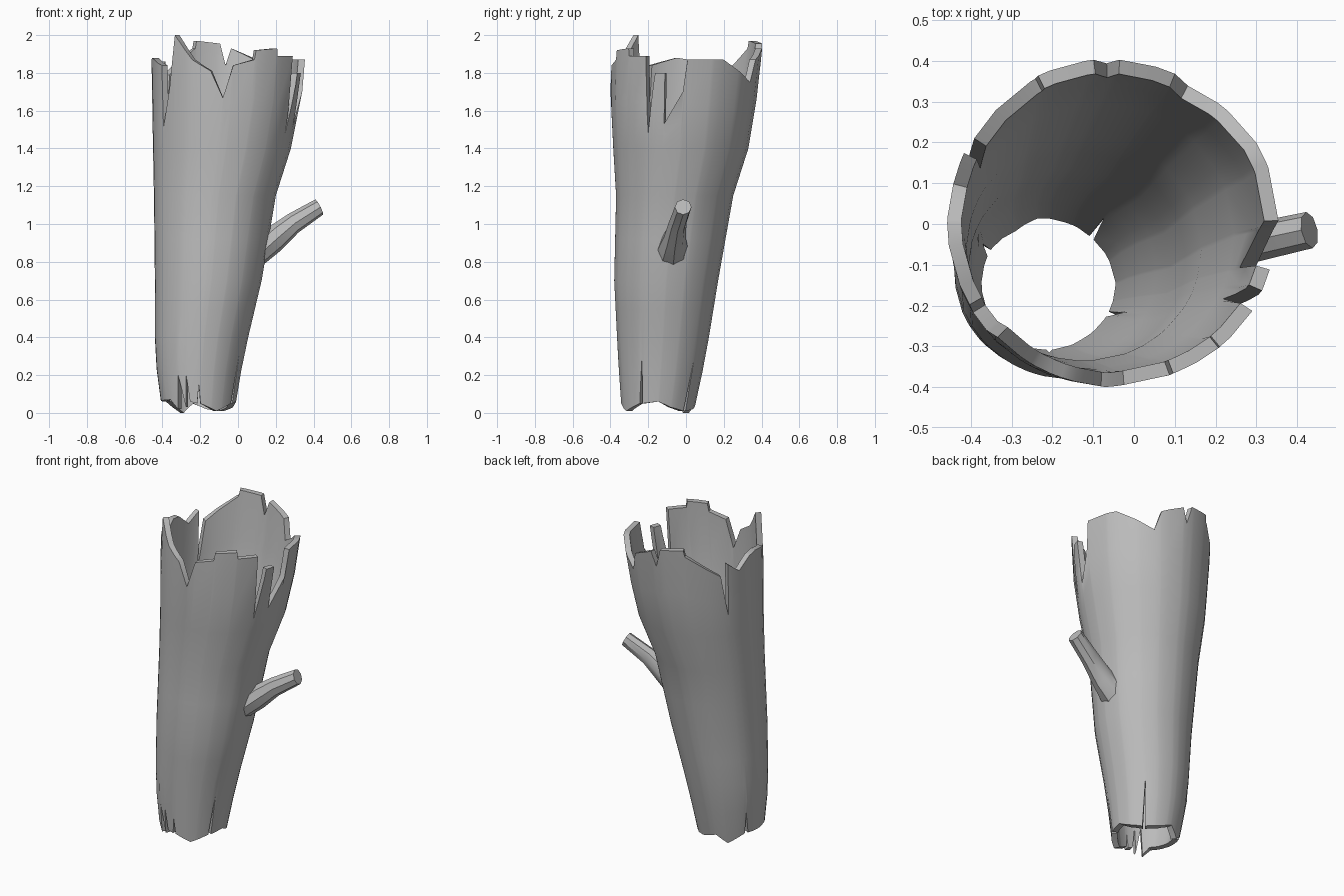
import bpy, bmesh, math
from mathutils import Vector

cube = bpy.data.objects.get("Cube")
if cube:
    bpy.data.objects.remove(cube, do_unlink=True)

bark = bpy.data.materials.new("grey_bark")
bark.use_nodes = True
colour = (0.5, 0.5, 0.5, 1)
bark.diffuse_color = colour
bark.node_tree.nodes["Principled BSDF"].inputs["Base Color"].default_value = colour

WALL = 0.035
# Trunk extents by height: z, left x, right x, front y, back y
SECTIONS = [(0, -.40, -.02, -.34, .04), (.3, -.44, .03, -.36, .105),
            (.7, -.44, .125, -.38, .17), (1.15, -.445, .2, -.37, .25),
            (1.4, -.45, .28, -.385, .33), (1.7, -.455, .34, -.40, .38),
            (2, -.46, .365, -.39, .41)]
# Splintered rims: angle in degrees, height
TOP = [(1, 1.87), (30, 1.87), (62, 1.75), (68, 1.87), (88, 1.93), (92, 1.84), (97, 1.955),
       (117, 1.97), (118, 1.93), (147, 1.79), (152, 1.52), (154, 1.86), (165, 1.80), (178, 1.87),
       (188, 1.88), (210, 1.84), (212, 1.51), (220, 1.72), (226, 2.0), (242, 1.87), (257, 1.81),
       (267, 1.67), (274, 1.84), (290, 1.87), (291, 1.92), (309, 1.93), (310, 1.89), (327, 1.89),
       (331, 1.48), (336, 1.8), (344, 1.8), (345, 1.53), (359, 1.7)]
BOTTOM = [(0, .06), (20, .03), (45, .01), (48, .28), (50, .01), (75, .02), (100, .05), (120, 0),
          (150, .06), (152, .2), (156, .06), (222, .07), (236, .02), (240, .2), (250, .03),
          (252, .2), (257, .06), (268, .05), (270, .15), (273, .05), (300, .01), (330, .05),
          (333, .3), (335, .05)]


def lerp(table, v):
    """Piecewise linear lookup; returns the list of remaining columns."""
    for a, b in zip(table, table[1:]):
        if a[0] <= v <= b[0]:
            t = (v - a[0]) / (b[0] - a[0])
            return [p + (q - p) * t for p, q in zip(a[1:], b[1:])]


def rim(table, angle):
    first, last = table[0], table[-1]
    loop = [(last[0] - 360, last[1])] + table + [(first[0] + 360, first[1])]
    return lerp(loop, angle)[0]


def wall_point(angle, z, inset):
    x0, x1, y0, y1 = lerp(SECTIONS, z)
    a = math.radians(angle)
    return Vector(((x0 + x1) / 2 + ((x1 - x0) / 2 - inset) * math.cos(a),
                   (y0 + y1) / 2 + ((y1 - y0) / 2 - inset) * math.sin(a), z))


def finish(bm, name):
    bmesh.ops.recalc_face_normals(bm, faces=bm.faces)
    mesh = bpy.data.meshes.new(name)
    bm.to_mesh(mesh)
    bm.free()
    mesh.materials.append(bark)
    obj = bpy.data.objects.new(name, mesh)
    bpy.context.collection.objects.link(obj)
    bpy.ops.object.select_all(action='DESELECT')
    obj.select_set(True)
    bpy.context.view_layer.objects.active = obj
    bpy.ops.object.shade_smooth_by_angle(angle=math.radians(40))
    return obj


# Hollow trunk: outer and inner walls joined along both rims
angles = sorted({a for a, z in TOP + BOTTOM} | {i * 22.5 for i in range(16)})
bm = bmesh.new()
columns = []
for a in angles:
    low, high = rim(BOTTOM, a), rim(TOP, a)
    heights = [low, (low + .4) / 2, .4, .55, .7, .92, 1.15, 1.4, (1.4 + high) / 2, high]
    outer = [bm.verts.new(wall_point(a, z, 0)) for z in heights]
    inner = [bm.verts.new(wall_point(a, z, WALL)) for z in heights]
    columns.append(outer + inner[::-1])
for i, col in enumerate(columns):
    nxt = columns[(i + 1) % len(columns)]
    n = len(col)
    for j in range(n):
        k = (j + 1) % n
        bm.faces.new((col[j], nxt[j], nxt[k], col[k]))
finish(bm, "hollow_trunk")

# Broken branch: flared base narrowing to a flat cut tip
# centre, upward axis, half width, half height
RINGS = [((.118, -.07, .855), (.18, 0, 1), .085, .10),
         ((.20, -.06, .925), (-.35, 0, 1), .06, .072),
         ((.295, -.045, 1.005), (-.5, 0, 1), .048, .056),
         ((.43, -.015, 1.09), (-.5, 0, 1), .045, .045)]
bm = bmesh.new()
side = Vector((-.17, 1, 0)).normalized()
loops = []
for centre, up, w, h in RINGS:
    up = Vector(up).normalized()
    loops.append([bm.verts.new(Vector(centre) + side * w * math.cos(t) + up * h * math.sin(t))
                  for t in (math.tau * i / 8 for i in range(8))])
for a, b in zip(loops, loops[1:]):
    for i in range(8):
        j = (i + 1) % 8
        bm.faces.new((a[i], a[j], b[j], b[i]))
bm.faces.new(loops[0])
bm.faces.new(loops[-1])
finish(bm, "branch_stub")
